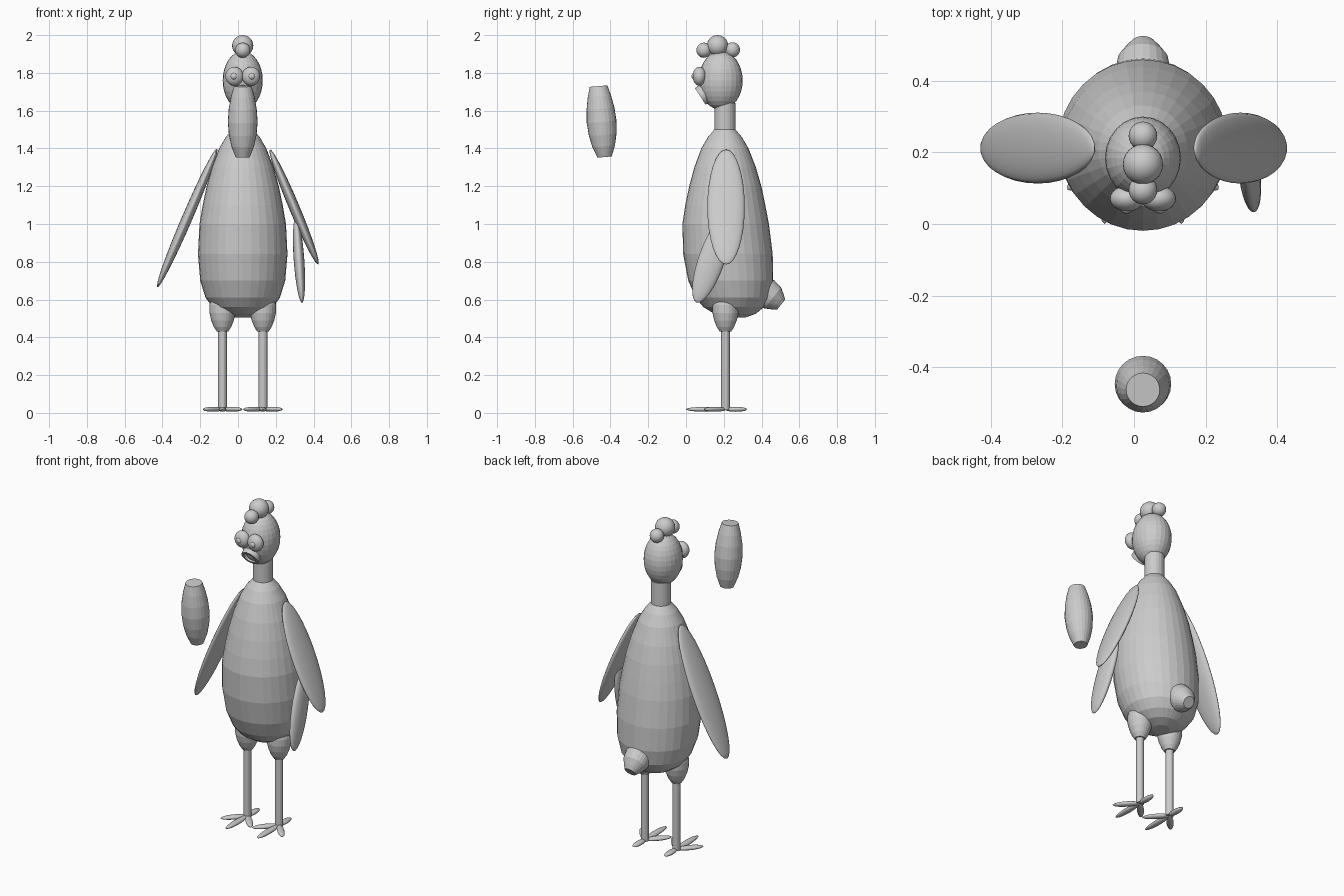
import bpy, bmesh
from math import sin, cos, pi, radians
from mathutils import Vector, Matrix, Euler

if "Cube" in bpy.data.objects:
    bpy.data.objects.remove(bpy.data.objects["Cube"])

CX = 0.025  # plane of symmetry of the bird


def finish(name, bm, smooth):
    bmesh.ops.recalc_face_normals(bm, faces=bm.faces)
    for f in bm.faces:
        f.smooth = smooth
    me = bpy.data.meshes.new(name)
    bm.to_mesh(me)
    bm.free()
    ob = bpy.data.objects.new(name, me)
    bpy.context.collection.objects.link(ob)
    return ob


def ellipsoid(name, loc, radii, rot=(0, 0, 0), seg=24, rings=16, smooth=True):
    bm = bmesh.new()
    mat = (Matrix.Translation(loc) @ Euler([radians(a) for a in rot]).to_matrix().to_4x4()
           @ Matrix.Diagonal((*radii, 1)))
    bmesh.ops.create_uvsphere(bm, u_segments=seg, v_segments=rings, radius=1, matrix=mat)
    return finish(name, bm, smooth)


def loft(name, sections, origin=(0, 0, 0), axis=(0, 0, 1), seg=24, smooth=False):
    """Capped skin over circles given as (distance, radius, sideways shift)."""
    rot = Vector((0, 0, 1)).rotation_difference(Vector(axis))
    bm = bmesh.new()
    loops = []
    for t, r, shift in sections:
        loops.append([bm.verts.new(Vector(origin) + rot @ Vector(
            (r * cos(2 * pi * i / seg), shift + r * sin(2 * pi * i / seg), t)))
            for i in range(seg)])
    for a, b in zip(loops, loops[1:]):
        for i in range(seg):
            j = (i + 1) % seg
            bm.faces.new((a[i], a[j], b[j], b[i]))
    bm.faces.new(loops[0])
    bm.faces.new(loops[-1])
    return finish(name, bm, smooth)


def lathe(name, profile, origin, axis=(0, 0, 1), seg=24, smooth=False):
    return loft(name, [(t, r, 0) for t, r in profile], origin, axis, seg, smooth)


# Body, leaning a little backwards at the bottom
loft("body", [(0.505, 0.05, 0.265), (0.525, 0.11, 0.26), (0.56, 0.16, 0.252),
              (0.61, 0.197, 0.248), (0.7, 0.225, 0.237), (0.84, 0.237, 0.222),
              (1.0, 0.229, 0.21), (1.1, 0.212, 0.208), (1.2, 0.191, 0.208),
              (1.3, 0.163, 0.207), (1.4, 0.125, 0.206), (1.46, 0.09, 0.206),
              (1.5, 0.056, 0.206)], (CX, 0, 0), seg=32)

# Neck and head
lathe("neck", [(1.48, 0.056), (1.64, 0.056)], (CX, 0.206, 0), smooth=False)
ellipsoid("head", (CX, 0.184, 1.76), (0.106, 0.116, 0.155), seg=24, rings=16, smooth=False)

# Comb
for part, y, z, r in (("front", 0.095, 1.92, 0.04), ("middle", 0.167, 1.944, 0.056),
                      ("back", 0.246, 1.922, 0.04)):
    ellipsoid(part + "_comb", (CX, y, z), (r, r, r))

# Open mouth ring on the face
lathe("mouth", [(-0.06, 0.056), (0.0, 0.052), (0.0, 0.036), (-0.03, 0.03)],
      (CX, 0.076, 1.675), (0, -0.84, -0.54))

# Detached beak floating in front of the face
lathe("beak", [(0, 0.047), (0.055, 0.062), (0.12, 0.074), (0.19, 0.079),
               (0.26, 0.073), (0.32, 0.06), (0.377, 0.038)],
      (CX, -0.463, 1.73), (0, 0.032, -0.375))

# Tail stub
lathe("tail", [(-0.05, 0.06), (0, 0.078), (0.05, 0.071), (0.085, 0.05), (0.107, 0.034)],
      (CX, 0.42, 0.64), (0, 0.78, -0.62))

# Paired parts: eyes, thighs, legs, toes
for side, s in (("left", -1), ("right", 1)):
    ellipsoid(side + "_eye", (CX + s * 0.044, 0.071, 1.782), (0.048, 0.036, 0.05))
    ellipsoid(side + "_pupil", (CX + s * 0.047, 0.043, 1.782), (0.018, 0.014, 0.018),
              seg=16, rings=8)
    x, y = CX + s * 0.107, 0.209
    lathe(side + "_thigh", [(0.43, 0.03), (0.455, 0.046), (0.49, 0.06), (0.53, 0.069),
                            (0.57, 0.07), (0.61, 0.06)], (x, y, 0))
    lathe(side + "_leg", [(0.015, 0.023), (0.44, 0.023)], (x, y, 0), seg=16, smooth=False)
    for toe, angle, length in (("outer", -42, 0.15), ("middle", 0, 0.205),
                               ("inner", 42, 0.15), ("back", 180, 0.11)):
        a = radians(angle)
        h = length / 2
        ellipsoid(f"{side}_{toe}_toe", (x + sin(a) * h, y - cos(a) * h, 0.019),
                  (0.02, h + 0.004, 0.013), (0, 0, angle), seg=16, rings=10)

# Wings: a long one on the left, a bent one in two pieces on the right
ellipsoid("left_wing", (-0.269, 0.212, 1.032), (0.028, 0.099, 0.4), (0, 23.3, 0))
ellipsoid("right_upper_wing", (0.297, 0.212, 1.09), (0.028, 0.099, 0.33), (0, -22.8, 0))
ellipsoid("right_lower_wing", (0.323, 0.135, 0.81), (0.028, 0.07, 0.24), (-19, -4, 0))
